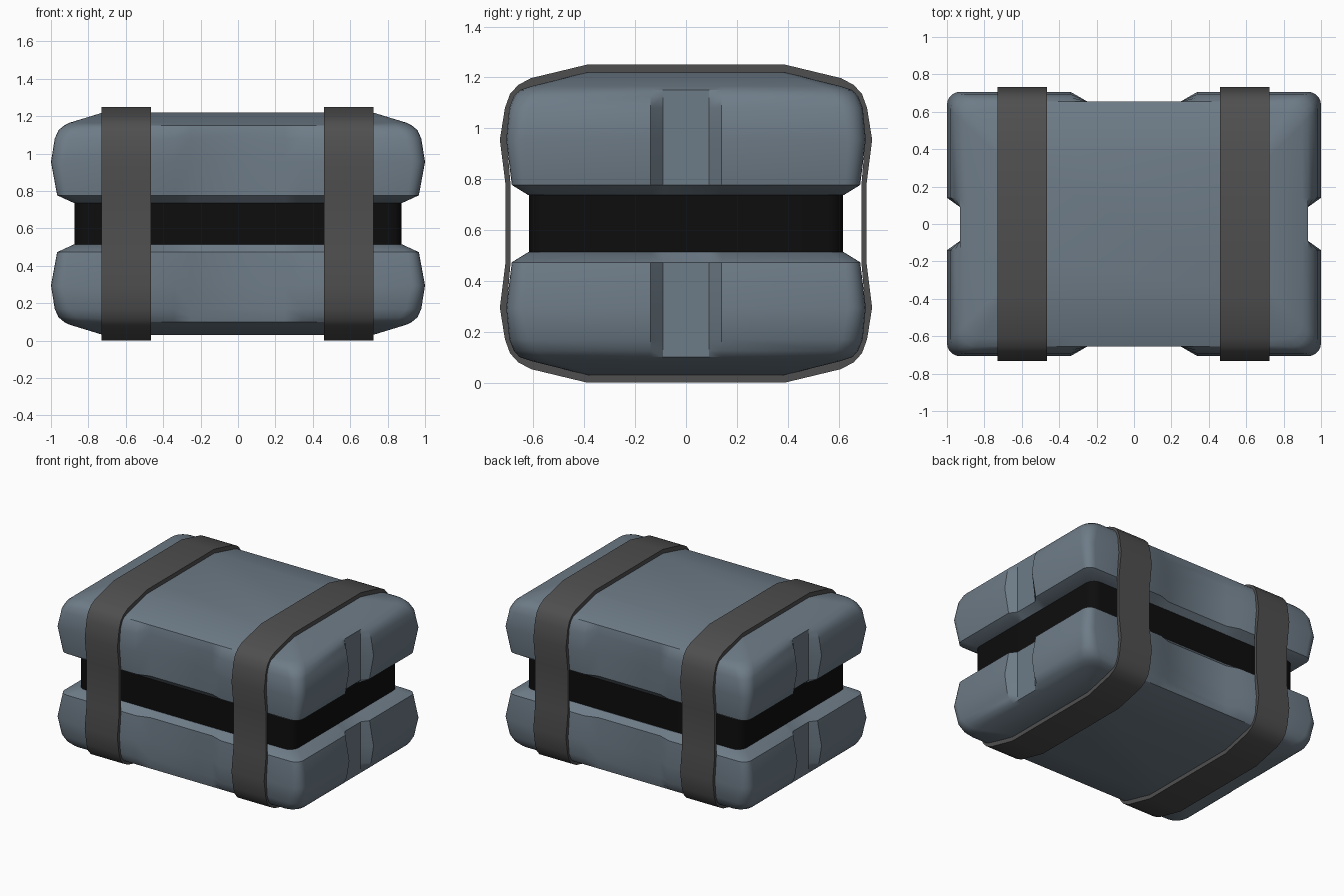
import bpy, bmesh, math

default = bpy.data.objects.get("Cube")
if default:
    bpy.data.objects.remove(default, do_unlink=True)

MID = 0.625                      # height of the seam between the two halves


def material(name, rgb):
    m = bpy.data.materials.new(name)
    m.use_nodes = True
    m.diffuse_color = (*rgb, 1)
    bsdf = m.node_tree.nodes["Principled BSDF"]
    bsdf.inputs["Base Color"].default_value = (*rgb, 1)
    bsdf.inputs["Roughness"].default_value = 0.6
    return m


BLUE = material("slate blue grey", (0.155, 0.2, 0.243))
GREY = material("strap grey", (0.078, 0.078, 0.078))
BLACK = material("core black", (0.004, 0.004, 0.004))


def outline(hx, hy, radius, notch=True):
    """Rounded rectangle, with a shallow grip channel cut into each side."""
    gx, gy = (0.93, 0.655) if notch else (hx, hy)
    quarter = [(min(hx, gx), 0.09), (hx, 0.14)]
    for i in range(6):
        a = math.pi / 2 * i / 5
        quarter.append((hx - radius + radius * math.cos(a),
                        hy - radius + radius * math.sin(a)))
    quarter += [(0.34, hy), (0.25, min(hy, gy))]
    half = quarter + [(-x, y) for x, y in reversed(quarter)]
    return half + [(-x, -y) for x, y in half]


def loft(name, rings, mat, closed=False, angle=30):
    """Skin a stack of equal-length rings; cap the ends or join them up."""
    bm = bmesh.new()
    rows = [[bm.verts.new(p) for p in ring] for ring in rings]
    pairs = list(zip(rows, rows[1:]))
    if closed:
        pairs.append((rows[-1], rows[0]))
    else:
        bm.faces.new(rows[0])
        bm.faces.new(rows[-1])
    for a, b in pairs:
        for i in range(len(a)):
            j = (i + 1) % len(a)
            bm.faces.new((a[i], a[j], b[j], b[i]))
    bmesh.ops.recalc_face_normals(bm, faces=bm.faces[:])
    mesh = bpy.data.meshes.new(name)
    bm.to_mesh(mesh)
    bm.free()
    mesh.materials.append(mat)
    ob = bpy.data.objects.new(name, mesh)
    bpy.context.collection.objects.link(ob)
    bpy.ops.object.select_all(action="DESELECT")
    ob.select_set(True)
    bpy.context.view_layer.objects.active = ob
    bpy.ops.object.shade_smooth_by_angle(angle=math.radians(angle))
    return ob


# Padded halves: height above the seam, half width, half depth, corner radius
SHELL = [(0.112, 0.88, 0.62, 0.06), (0.152, 0.967, 0.685, 0.06),
         (0.33, 1.0, 0.707, 0.07), (0.455, 0.98, 0.695, 0.08),
         (0.5, 0.96, 0.677, 0.09), (0.525, 0.93, 0.655, 0.09),
         (0.54, 0.9, 0.61, 0.08), (0.595, 0.72, 0.39, 0.03)]
for name, side in (("upper_shell", 1), ("lower_shell", -1)):
    loft(name, [[(x, y, MID + side * h) for x, y in outline(hx, hy, r)]
                for h, hx, hy, r in SHELL], BLUE)

# Dark inner core showing in the gap
loft("core", [[(x, y, MID + h) for x, y in outline(0.875, 0.617, 0.07, False)]
              for h in (-0.14, 0.14)], BLACK)

# Straps: half depth and height above the seam, outer and inner edge of the band
BAND = [((0.71, 0.155), (0.69, 0.155)), ((0.732, 0.33), (0.705, 0.33)),
        ((0.712, 0.455), (0.685, 0.45)), ((0.692, 0.51), (0.665, 0.495)),
        ((0.66, 0.545), (0.64, 0.52)), ((0.61, 0.572), (0.6, 0.54)),
        ((0.39, 0.625), (0.385, 0.595))]
quarter_turns = [(1, 1, BAND), (-1, 1, BAND[::-1]), (-1, -1, BAND), (1, -1, BAND[::-1])]
path = [[(sy * y, MID + sz * h) for y, h in pair]
        for sy, sz, band in quarter_turns for pair in band]
for name, centre in (("right_strap", -0.597), ("left_strap", 0.592)):
    x0, x1 = centre - 0.132, centre + 0.132
    loft(name, [[(x0, *out), (x1, *out), (x1, *inn), (x0, *inn)]
                for out, inn in path], GREY, closed=True, angle=35)
